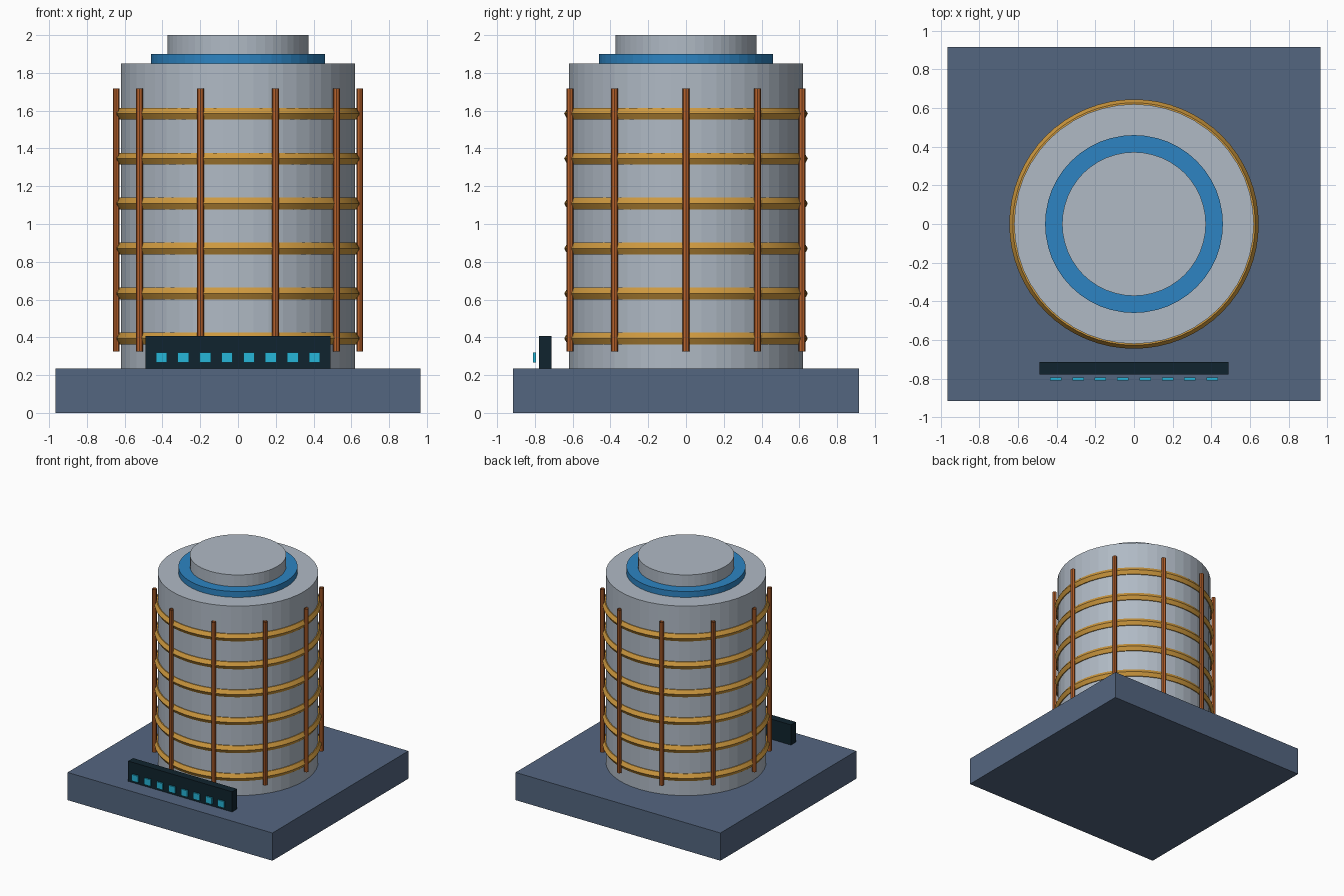
import bpy, math

cube = bpy.data.objects.get("Cube")
if cube:
    bpy.data.objects.remove(cube, do_unlink=True)


def material(name, r, g, b):
    # 8-bit display colour to linear
    col = [((c / 255 + 0.055) / 1.055) ** 2.4 for c in (r, g, b)] + [1]
    m = bpy.data.materials.new(name)
    m.use_nodes = True
    m.diffuse_color = col
    m.node_tree.nodes["Principled BSDF"].inputs["Base Color"].default_value = col
    return m


slate = material("slate", 84, 102, 128)
steel = material("pale steel", 176, 186, 197)
blue = material("blue", 45, 132, 194)
gold = material("gold", 205, 152, 62)
copper = material("copper", 184, 98, 44)
dark = material("dark panel", 16, 36, 46)
cyan = material("cyan light", 38, 182, 216)


def finish(name, mat, smooth=False):
    ob = bpy.context.object
    ob.name = name
    ob.data.materials.append(mat)
    if smooth:
        bpy.ops.object.shade_smooth_by_angle(angle=math.radians(30))
    return ob


def box(name, mat, x, y, z, sx, sy, sz):
    bpy.ops.mesh.primitive_cube_add(size=1, location=(x, y, z))
    bpy.context.object.scale = (sx, sy, sz)
    bpy.ops.object.transform_apply(location=False, rotation=False)
    return finish(name, mat)


def drum(name, mat, radius, z0, z1, x=0, y=0, sides=48, cap="NGON", smooth=False):
    bpy.ops.mesh.primitive_cylinder_add(vertices=sides, radius=radius, depth=z1 - z0,
                                        end_fill_type=cap, location=(x, y, (z0 + z1) / 2))
    return finish(name, mat, smooth)


# Base slab and stacked tank
box("base_slab", slate, 0, 0, 0.118, 1.93, 1.83, 0.236)
drum("tank_body", steel, 0.62, 0.236, 1.85)
drum("blue_collar", blue, 0.46, 1.85, 1.90)
drum("top_cap", steel, 0.372, 1.90, 2.0)

# Hoops around the tank
for i in range(6):
    bpy.ops.mesh.primitive_torus_add(major_radius=0.609, minor_radius=0.036, major_segments=64,
                                     minor_segments=6, location=(0, 0, 0.394 + i * 0.238))
    finish(f"hoop_{i + 1}", gold, True)

# Open tube uprights
for i in range(10):
    a = math.tau * i / 10
    drum(f"upright_{i + 1}", copper, 0.018, 0.326, 1.717, 0.645 * math.cos(a),
         0.645 * math.sin(a), sides=8, cap="NOTHING")

# Control panel with a row of lights
box("control_panel", dark, 0, -0.746, 0.322, 0.98, 0.066, 0.172)
for i in range(8):
    box(f"panel_light_{i + 1}", cyan, (i - 3.5) * 0.1157, -0.802, 0.293, 0.06, 0.015, 0.055)
